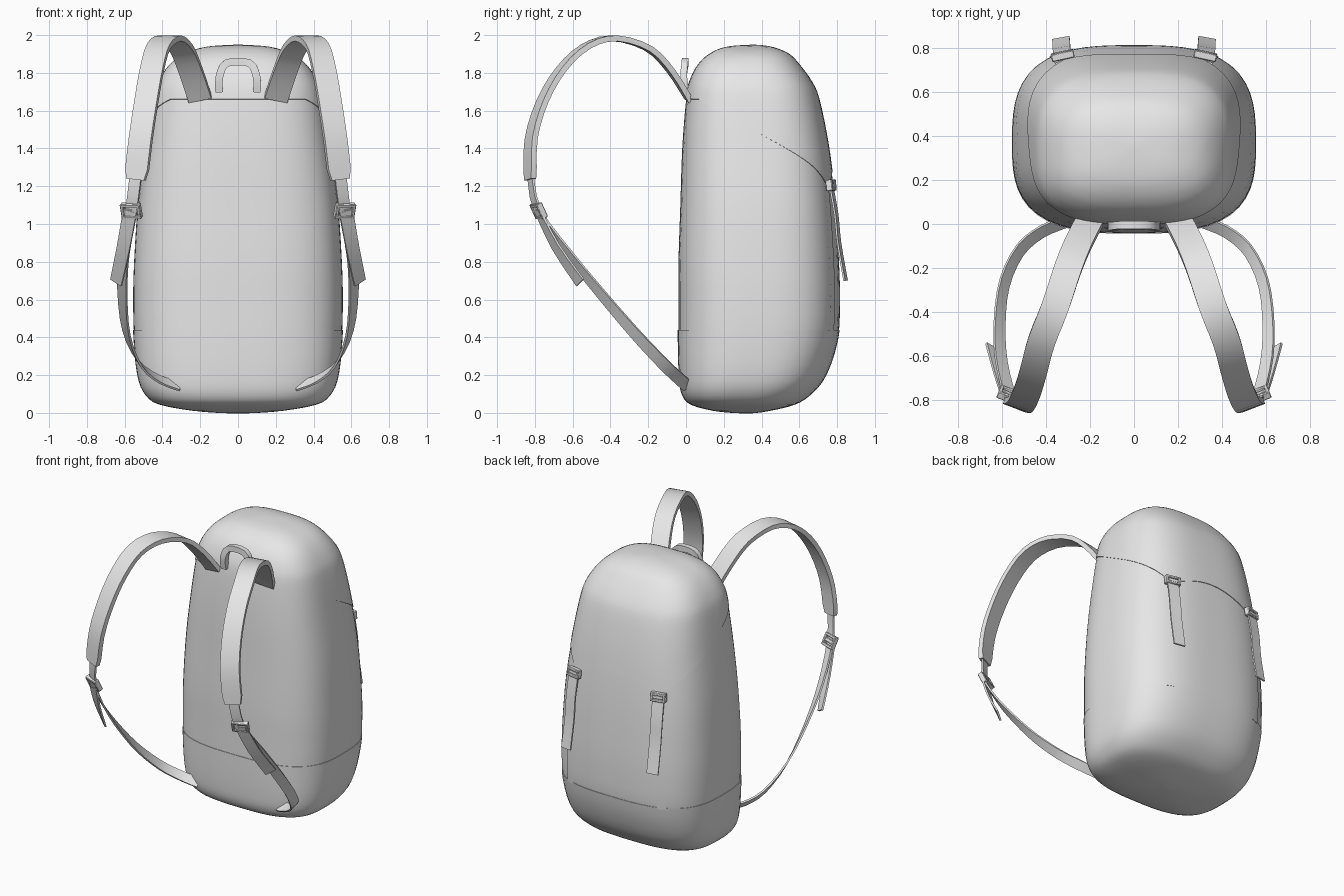
import bpy, bmesh, math
from mathutils import Vector, Matrix, Euler

cube = bpy.data.objects.get("Cube")
if cube:
    bpy.data.objects.remove(cube, do_unlink=True)

grey = bpy.data.materials.new("plain grey")
grey.use_nodes = True
grey.diffuse_color = (.8, .8, .8, 1)
grey.node_tree.nodes["Principled BSDF"].inputs["Base Color"].default_value = grey.diffuse_color


def finish(name, bm, angle=40):
    bmesh.ops.recalc_face_normals(bm, faces=bm.faces)
    mesh = bpy.data.meshes.new(name)
    bm.to_mesh(mesh)
    bm.free()
    mesh.materials.append(grey)
    obj = bpy.data.objects.new(name, mesh)
    bpy.context.collection.objects.link(obj)
    bpy.ops.object.select_all(action='DESELECT')
    obj.select_set(True)
    bpy.context.view_layer.objects.active = obj
    bpy.ops.object.shade_smooth_by_angle(angle=math.radians(angle))
    return obj


def spline(rows, steps):
    """Resample rows of numbers with a smooth curve through each row."""
    padded = [rows[0], *rows, rows[-1]]
    out = []
    for a, b, c, d in zip(padded, padded[1:], padded[2:], padded[3:]):
        for k in range(steps):
            t = k / steps
            out.append(tuple(
                q + t * ((r - p) + t * ((2 * p - 5 * q + 4 * r - s) + t * (3 * (q - r) + s - p))) / 2
                for p, q, r, s in zip(a, b, c, d)))
    return out + [tuple(rows[-1])]


# Bag outline: height, half width, front y, back y
OUTLINE = spline([
    (0, 0, .33, .33), (.01, .2, .17, .42), (.045, .41, .03, .57), (.1, .49, -.02, .66),
    (.2, .53, -.035, .74), (.4, .55, -.04, .805), (.6, .555, -.04, .815), (.8, .55, -.04, .81),
    (1.1, .53, -.03, .79), (1.4, .49, -.02, .755), (1.65, .45, 0, .705), (1.75, .42, .02, .665),
    (1.84, .36, .065, .6), (1.9, .28, .13, .54), (1.935, .16, .22, .45), (1.945, 0, .36, .36)], 3)
LAST = len(OUTLINE) - 1


def level(z):
    """Fractional outline row at height z."""
    for i in range(LAST):
        lo, hi = OUTLINE[i][0], OUTLINE[i + 1][0]
        if lo <= z <= hi:
            return i + (z - lo) / max(hi - lo, 1e-6)
    return LAST


def skin(angle, row, lift=0):
    """Point on the bag; angle is measured from the back towards +x."""
    i = min(int(row), LAST - 1)
    z, w, yf, yb = (a + (b - a) * (row - i) for a, b in zip(OUTLINE[i], OUTLINE[i + 1]))
    c, s = math.cos(angle), math.sin(angle)
    r = (abs(c) ** 3 + abs(s) ** 3) ** (-1 / 3)
    mid = yf + .48 * (yb - yf)
    y = mid + r * c * ((yb - mid) if c > 0 else (mid - yf))
    p = Vector((w * r * s, y, z))
    out = p - Vector((0, .38, min(max(z, .4), 1.5)))
    return p + out.normalized() * lift


def patch(name, angles, low, high, rows, lift=0, closed=True):
    """Surface piece following the bag between two row functions."""
    bm = bmesh.new()
    grid = []
    for k in range(rows + 1):
        rim = lift and k in (0, rows)
        ring = []
        for a in angles:
            lo, hi = low(a), high(a)
            f = 0 if k == 0 else 1 if k == rows else (k - 1) / (rows - 2) if lift else k / rows
            pole = lo + (hi - lo) * f in (0, LAST)
            ring.append(bm.verts.new(skin(a, lo + (hi - lo) * f, -.003 if rim and not pole else lift)))
        grid.append(ring)
    n = len(angles)
    for lower, upper in zip(grid, grid[1:]):
        for j in range(n if closed else n - 1):
            m = (j + 1) % n
            bm.faces.new((lower[j], lower[m], upper[m], upper[j]))
    bmesh.ops.remove_doubles(bm, verts=bm.verts, dist=.0002)
    return finish(name, bm)


AROUND = [math.tau * k / 64 for k in range(64)]
CORNER = .61  # angle of the lid buckles


def lid_seam(a):
    d = min(a, math.tau - a)
    if d < CORNER:
        z = 1.2 + .09 * math.cos(d / CORNER * math.pi / 2)
    else:
        z = 1.2 + .46 * min((d - CORNER) / 1.75, 1) ** .7
    return level(z)


# Bag body, lid and base panel
patch("bag_body", AROUND, lambda a: 0, lambda a: LAST, LAST)
patch("lid", AROUND, lid_seam, lambda a: LAST, 24, .005)
patch("base_panel", AROUND, lambda a: 0, lambda a: level(.44), 20, .004)


def ribbon(name, path, side_a, side_b, width, thick, mirror=1, round_end=False):
    """Flat band along a path, its width turning from side_a to side_b."""
    flip = Vector((mirror, 1, 1))
    pts = [Vector(p) for p in spline(path, 3)]
    n = len(pts) - 1
    bm = bmesh.new()
    rings = []
    for i, p in enumerate(pts):
        tan = (pts[min(i + 1, n)] - pts[max(i - 1, 0)]).normalized()
        side = Vector(side_a).lerp(Vector(side_b), i / n)
        side = (side - tan * side.dot(tan)).normalized()
        up = side.cross(tan) * thick / 2
        half = side * width / 2 * (.8 if round_end and i == n else 1)
        corners = (p + half + up, p - half + up, p - half - up, p + half - up)
        rings.append([bm.verts.new(c * flip) for c in corners])
    for a, b in zip(rings, rings[1:]):
        for j in range(4):
            m = (j + 1) % 4
            bm.faces.new((a[j], a[m], b[m], b[j]))
    bm.faces.new(rings[0])
    bm.faces.new(rings[-1])
    return finish(name, bm)


def buckle(name, centre, turn, tilt, width, height, mirror):
    """Rectangular frame with a middle bar."""
    bm = bmesh.new()
    place = (Matrix.Translation(Vector(centre) * Vector((mirror, 1, 1)))
             @ Euler((tilt, 0, turn * mirror)).to_matrix().to_4x4())
    bar = .018
    parts = [((0, 0, k * (height - bar) / 2), (width, .035, bar)) for k in (-1, 1)]
    parts += [((k * (width - bar) / 2, 0, 0), (bar, .035, height)) for k in (-1, 1)]
    parts.append(((0, 0, 0), (width - bar, .022, .025)))
    for pos, size in parts:
        bmesh.ops.create_cube(bm, size=1, matrix=place @ Matrix.Translation(pos)
                              @ Matrix.Diagonal((*size, 1)))
    obj = finish(name, bm)
    bevel = obj.modifiers.new("soft edges", 'BEVEL')
    bevel.width = .004
    bevel.segments = 1


# Carry loop between the shoulder straps
ribbon("carry_loop", [(-.1, 0, 1.7), (-.098, -.012, 1.78), (-.06, -.005, 1.852), (.06, -.005, 1.852),
                      (.098, -.012, 1.78), (.1, 0, 1.7)], (0, 1, 0), (0, 1, 0), .035, .04)

OUT = (.92, .35, 0)
for side, m in (("left", 1), ("right", -1)):
    # Padded shoulder strap
    ribbon(f"{side}_shoulder_strap",
           [(.2, .015, 1.66), (.25, -.08, 1.81), (.3, -.2, 1.93), (.36, -.38, 1.983), (.42, -.53, 1.94),
            (.455, -.66, 1.82), (.485, -.76, 1.65), (.515, -.82, 1.45), (.54, -.825, 1.235)],
           (1, .1, 0), OUT, .125, .03, m, True)
    # Adjustable webbing down to the base, its free tail and buckle
    ribbon(f"{side}_lower_strap",
           [(.54, -.825, 1.27), (.565, -.785, 1.07), (.605, -.62, .84), (.612, -.45, .63),
            (.59, -.27, .42), (.52, -.12, .26), (.42, -.035, .18), (.31, .01, .14)],
           OUT, (0, .7, .6), .065, .012, m)
    ribbon(f"{side}_strap_tail", [(.572, -.785, 1.07), (.605, -.69, .88), (.645, -.56, .69)],
           OUT, (.75, .6, .2), .075, .012, m)
    buckle(f"{side}_strap_buckle", (.565, -.78, 1.07), .36, .45, .11, .085, m)

    # Lid closure: stitched webbing, hanging tail and buckle
    start = CORNER if m > 0 else math.tau - CORNER
    patch(f"{side}_stitched_webbing", [start + k * .045 for k in (-1.2, -1, 0, 1, 1.2)],
          lambda a: level(.43), lambda a: level(1.2), 12, .005, False)
    ribbon(f"{side}_lid_tail", [(.325, .765, 1.22), (.33, .795, 1.05), (.33, .81, .9), (.333, .845, .7)],
           (.98, -.18, 0), (.98, -.18, 0), .08, .01, m)
    buckle(f"{side}_lid_buckle", (.325, .768, 1.205), -.22, .1, .105, .06, m)
